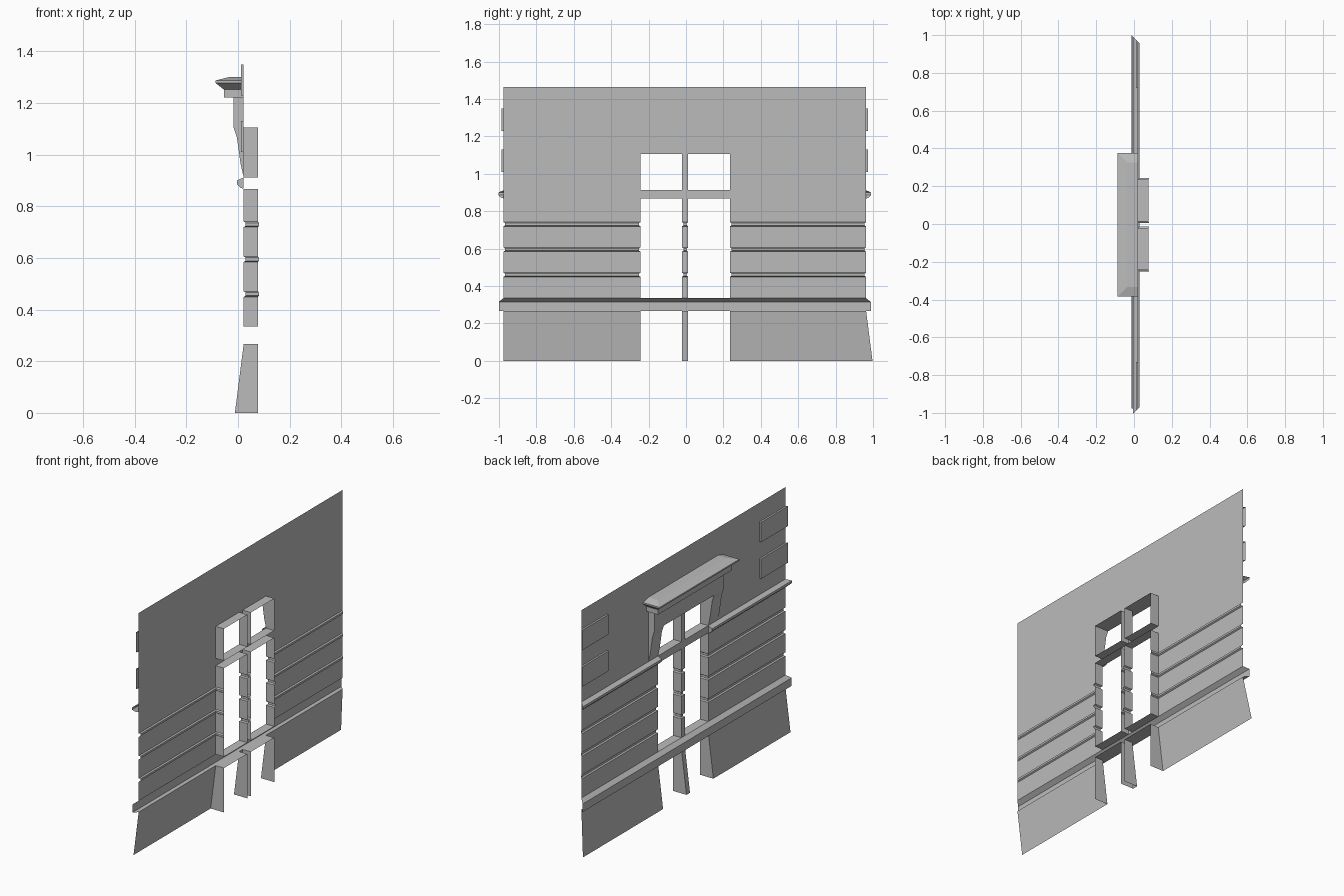
import bpy
import bmesh

if "Cube" in bpy.data.objects:
    bpy.data.objects.remove(bpy.data.objects["Cube"], do_unlink=True)

stone = bpy.data.materials.new("grey_stone")
stone.use_nodes = True
grey = (0.5, 0.5, 0.5, 1)
stone.diffuse_color = grey
stone.node_tree.nodes["Principled BSDF"].inputs["Base Color"].default_value = grey

FACE, BACK = 0.022, 0.077              # facade plane and rear edge of the reveals
END_R, END_L = -0.976, 0.963           # wall ends along y
JAMB_R, JAMB_L = -0.243, 0.235         # window opening
MULL_R, MULL_L = -0.021, 0.012         # central mullion
MID = (JAMB_R + JAMB_L) / 2
LEDGE_LOW, LEDGE_TOP = 0.267, 0.335
BAND_LOW, BAND_TOP = 0.868, 0.912
HEAD, TOP = 1.105, 1.465


def make(name, faces):
    """One object from a list of polygons."""
    bm = bmesh.new()
    for poly in faces:
        bm.faces.new([bm.verts.new(p) for p in poly])
    bmesh.ops.remove_doubles(bm, verts=bm.verts, dist=0.0003)
    mesh = bpy.data.meshes.new(name)
    bm.to_mesh(mesh)
    bm.free()
    mesh.materials.append(stone)
    obj = bpy.data.objects.new(name, mesh)
    bpy.context.collection.objects.link(obj)
    return obj


def strip(a, b):
    """Quads between two paths."""
    return [[a[i], a[i + 1], b[i + 1], b[i]] for i in range(len(a) - 1)]


def square(y):
    return lambda x: y


def mitre(y, side):
    return lambda x: y + side * (FACE - x)


def jamb(y, side):
    """Straight edge that steps back only inside the grooves."""
    return lambda x: y + side * min(0, FACE - x)


def sweep(profile, start, stop):
    """Profile of (x, z) points run along y, facing outwards."""
    return strip([(x, start(x), z) for x, z in profile],
                 [(x, stop(x), z) for x, z in profile])


def cap(profile, y, side):
    poly = [(x, y, z) for x, z in profile]
    return [poly if side < 0 else poly[::-1]]


def reveal(profile, edge, side):
    """Side of an opening, from the facade profile to the rear."""
    front = [(x, edge(x), z) for x, z in profile]
    rear = [(BACK + max(0, x - FACE) / 2, edge(x), z) for x, z in profile]
    return strip(rear, front) if side < 0 else strip(front, rear)


# Wall profiles
plinth = [(-0.012, 0), (FACE, LEDGE_LOW)]
courses = [(FACE, LEDGE_TOP)]
for z in (0.46, 0.595, 0.73):
    courses += [(FACE, z - 0.011), (FACE + 0.008, z - 0.006),
                (FACE + 0.008, z + 0.006), (FACE, z + 0.011)]
courses.append((FACE, BAND_LOW))
band_back = [(FACE, BAND_LOW), (FACE, BAND_TOP)]
upper = [(FACE, BAND_TOP), (FACE, HEAD)]
top = [(FACE, HEAD), (FACE, TOP)]

# Plinth, coursed wall and upper wall on both sides of the opening
jr, jl = jamb(JAMB_R, 1), jamb(JAMB_L, -1)
make("plinth", sweep(plinth, square(END_R), jr) + sweep(plinth, jl, mitre(END_L, 1)))
wall = sweep(top, square(END_R), square(END_L))
for part in (courses, band_back, upper):
    wall += sweep(part, mitre(END_R, -1), jr) + sweep(part, jl, mitre(END_L, 1))
make("wall", wall)

# Mullion and transom
mr, ml = jamb(MULL_R, -1), jamb(MULL_L, 1)
make("mullion", sum([sweep(p, mr, ml) for p in (plinth, courses, upper)], []))
make("transom", sweep(band_back, square(JAMB_R), square(JAMB_L)))

# Upright reveals
sides = []
for part in (plinth, courses, upper):
    for edge, side in ((jr, 1), (mr, -1), (ml, 1), (jl, -1)):
        sides += reveal(part, edge, side)
make("window_jambs", sides)

# Level reveals
levels = []
for y0, y1 in ((JAMB_R, MULL_R), (MULL_L, JAMB_L)):
    for z, up in ((LEDGE_LOW, 0), (LEDGE_TOP, 1), (BAND_LOW, 0), (BAND_TOP, 1), (HEAD, 0)):
        quad = [(FACE, y0, z), (BACK, y0, z), (BACK, y1, z), (FACE, y1, z)]
        levels.append(quad if up else quad[::-1])
make("window_sills_and_heads", levels)

# Sill ledge along the whole wall
ledge = [(FACE, LEDGE_LOW), (-0.003, LEDGE_LOW), (-0.003, 0.315), (FACE, LEDGE_TOP)]
make("sill_ledge", sweep(ledge, mitre(END_R, -1), mitre(END_L, 1)))

# String band, stopped at the opening
band = [(FACE, BAND_LOW), (0.01, 0.872), (-0.004, 0.886), (-0.004, 0.9), (FACE, BAND_TOP)]
make("string_band", sweep(band, mitre(END_R, -1), square(JAMB_R)) + cap(band, JAMB_R, 1)
     + sweep(band, square(JAMB_L), mitre(END_L, 1)) + cap(band, JAMB_L, -1))

# Corner blocks
for n, z in enumerate((1.01, 1.23)):
    block = [(FACE, z), (0.011, z), (0.011, z + 0.12), (FACE, z + 0.12)]
    make(f"corner_block_right_{n}", sweep(block, mitre(END_R, -1), square(-0.73)) + cap(block, -0.73, 1))
    make(f"corner_block_left_{n}", sweep(block, square(0.72), mitre(END_L, 1)) + cap(block, 0.72, -1))

# Window surround: tapering legs and a frieze
LEG, HOOD_LOW, OUT = 0.09, 1.222, -0.017
leg = [(FACE, BAND_TOP), (0.010, 0.965), (-0.004, 1.065), (OUT, HEAD), (OUT, HOOD_LOW)]
side_shape = leg + [(FACE, HOOD_LOW)]
for name, y0, y1 in (("right", JAMB_R - LEG, JAMB_R), ("left", JAMB_L, JAMB_L + LEG)):
    make(f"surround_leg_{name}", sweep(leg, square(y0), square(y1))
         + cap(side_shape, y0, -1) + cap(side_shape, y1, 1))
frieze = [(FACE, HEAD), (OUT, HEAD), (OUT, HOOD_LOW)]
make("surround_frieze", sweep(frieze, square(JAMB_R), square(JAMB_L)))

# Hood: stacked outlines (front x, half length, z)
layers = [(-0.055, 0.348, HOOD_LOW), (-0.055, 0.348, 1.252), (-0.087, 0.38, 1.278),
          (-0.087, 0.38, 1.287), (-0.037, 0.33, 1.3)]
rings = [[(FACE, MID - h, z), (x, MID - h, z), (x, MID + h, z), (FACE, MID + h, z)]
         for x, h, z in layers]
hood = [rings[0], rings[-1][::-1]]
for low, high in zip(rings, rings[1:]):
    hood += [quad[::-1] for quad in strip(low, high)]
make("window_hood", hood)
